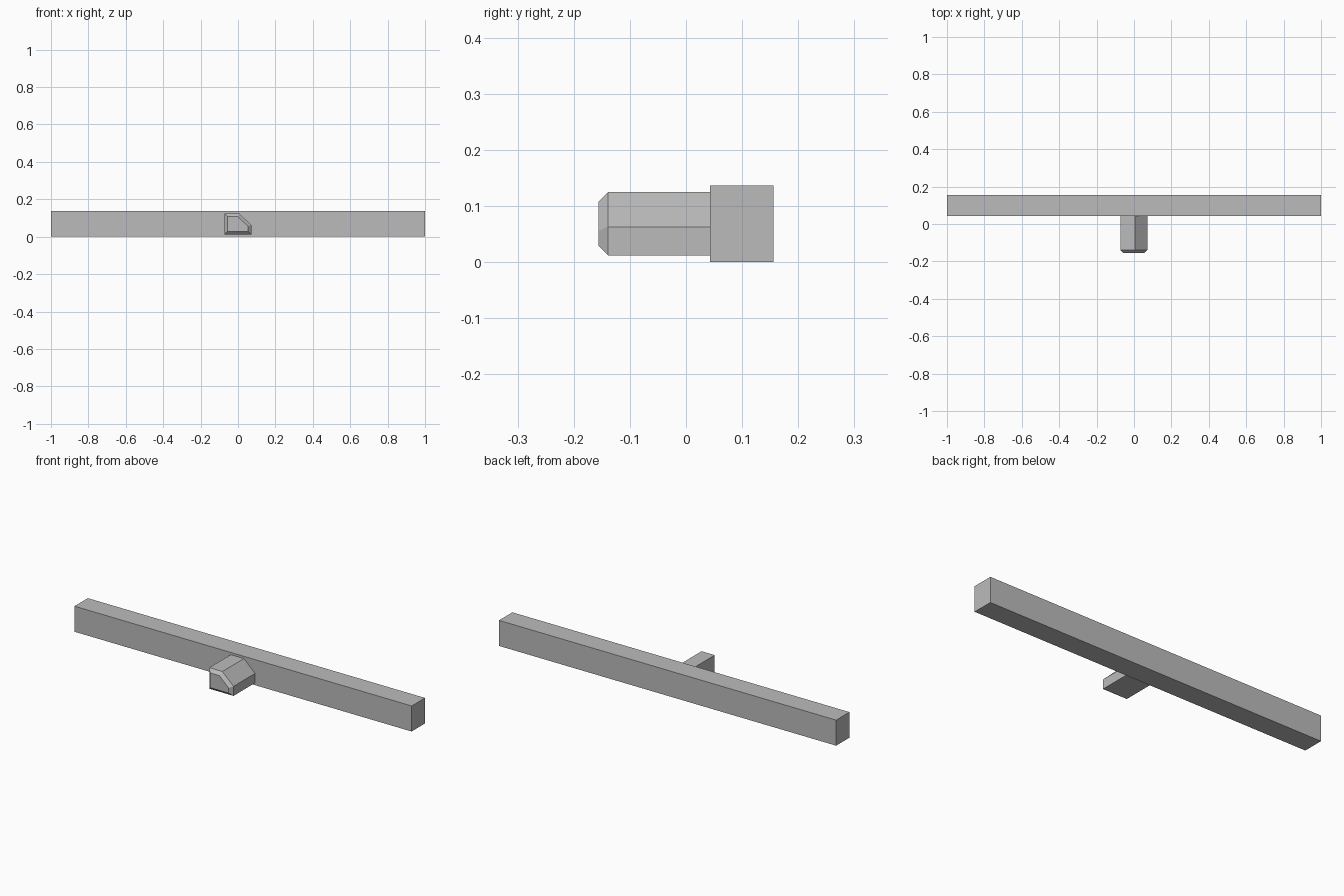
import bpy, bmesh
from mathutils import Vector

old = bpy.data.objects.get("Cube")
if old:
    bpy.data.objects.remove(old, do_unlink=True)

grey = bpy.data.materials.new("plain grey")
grey.use_nodes = True
colour = (0.5, 0.5, 0.5, 1)
grey.diffuse_color = colour
grey.node_tree.nodes["Principled BSDF"].inputs["Base Color"].default_value = colour


def prism(name, profile, front, back, chamfer=0):
    """Extrude an x-z profile along y, with an optional chamfer round the front."""
    bm = bmesh.new()
    cap = bm.faces.new([bm.verts.new((x, front + chamfer, z)) for x, z in profile])
    made = bmesh.ops.extrude_face_region(bm, geom=[cap], use_keep_orig=True)
    moved = [v for v in made["geom"] if isinstance(v, bmesh.types.BMVert)]
    bmesh.ops.translate(bm, verts=moved, vec=Vector((0, back - front - chamfer, 0)))
    bmesh.ops.recalc_face_normals(bm, faces=bm.faces)
    if chamfer:
        bm.normal_update()
        nose = min(bm.faces, key=lambda f: f.calc_center_median().y)
        bmesh.ops.inset_region(bm, faces=[nose], thickness=chamfer,
                               depth=chamfer, use_even_offset=True)
    mesh = bpy.data.meshes.new(name)
    bm.to_mesh(mesh)
    bm.free()
    mesh.materials.append(grey)
    obj = bpy.data.objects.new(name, mesh)
    bpy.context.collection.objects.link(obj)
    return obj


# Long square-edged beam
prism("beam", [(-1, 0), (1, 0), (1, 0.137), (-1, 0.137)], 0.043, 0.156)

# Short peg with one sloping corner and a chamfered nose
prism("peg", [(-0.073, 0.012), (0.071, 0.012), (0.071, 0.063),
              (0.005, 0.125), (-0.073, 0.125)], -0.156, 0.043, chamfer=0.017)
